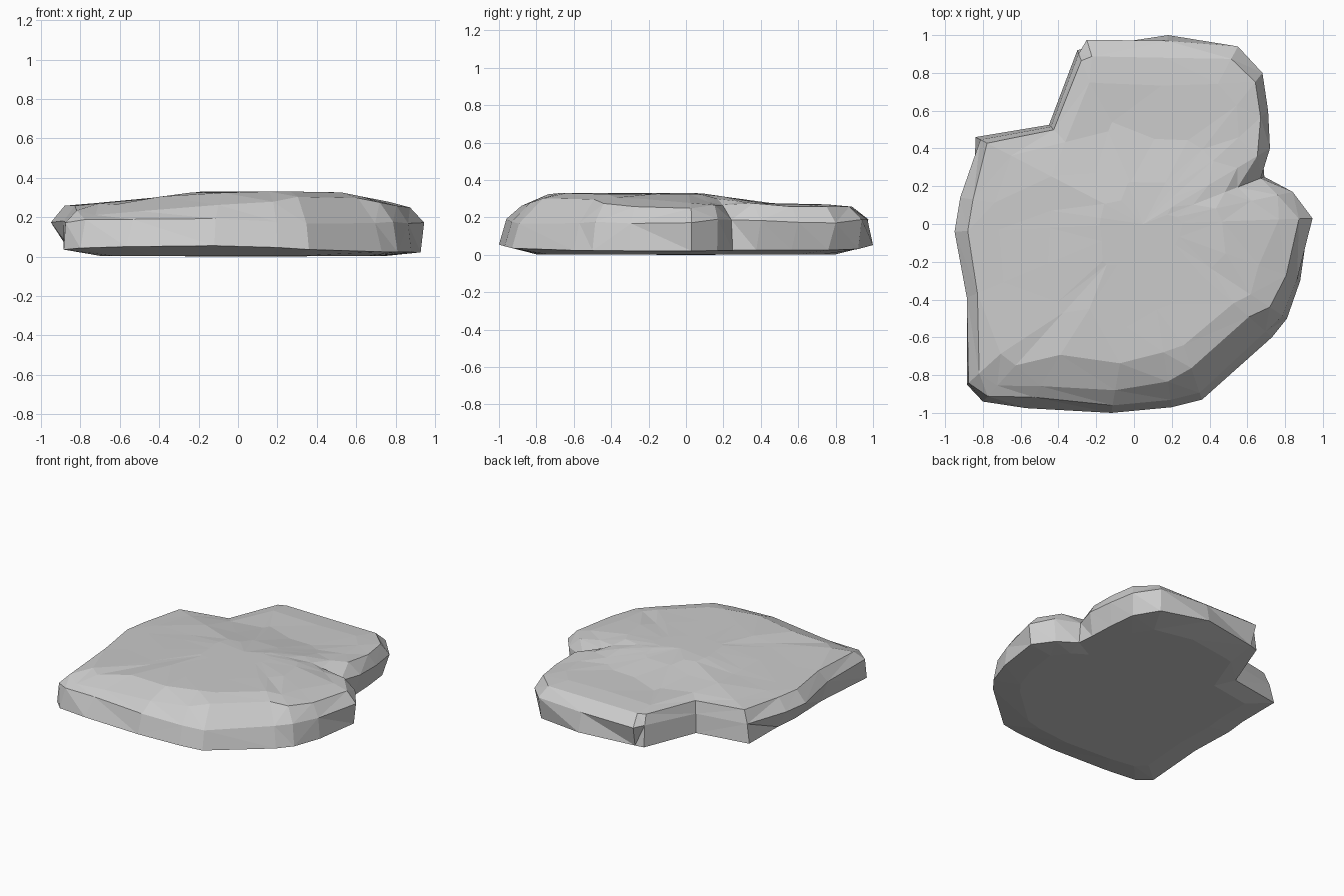
import bpy, bmesh, random

random.seed(4)
CX, CY = 0.05, 0.0

# outline: x, y, lower wall scale, upper wall scale, shoulder scale
OUTLINE = [
    (0.945, 0.03, 0.98, 1.0, 0.92), (0.88, -0.30, 1.0, 0.98, 0.91),
    (0.81, -0.50, 1.0, 0.97, 0.88), (0.73, -0.60, 1.0, 0.95, 0.82),
    (0.36, -0.93, 1.0, 0.96, 0.82), (0.20, -0.97, 1.0, 0.96, 0.86),
    (-0.12, -1.0, 1.0, 0.96, 0.88), (-0.57, -0.975, 1.0, 0.94, 0.88),
    (-0.80, -0.94, 1.0, 0.97, 0.91), (-0.885, -0.85, 1.0, 0.99, 0.93),
    (-0.885, -0.39, 0.96, 1.0, 0.94), (-0.95, -0.04, 0.91, 1.0, 0.93),
    (-0.92, 0.14, 0.92, 1.0, 0.93), (-0.84, 0.46, 1.0, 0.97, 0.93),
    (-0.45, 0.525, 1.0, 0.98, 0.95), (-0.30, 0.92, 1.0, 0.98, 0.94),
    (-0.25, 0.975, 0.96, 1.0, 0.91), (0.18, 1.0, 1.0, 0.97, 0.88),
    (0.55, 0.94, 0.98, 1.0, 0.93), (0.68, 0.80, 0.95, 1.0, 0.94),
    (0.71, 0.60, 0.94, 1.0, 0.94), (0.72, 0.40, 0.94, 1.0, 0.90),
    (0.69, 0.25, 1.0, 0.97, 0.78), (0.84, 0.17, 0.98, 1.0, 0.90),
]


def ramp(v):
    return max(0.0, min(1.0, v))


def height(x, y):
    """Gently domed top: a plateau falling off to every side."""
    drop = max(ramp((-0.2 - x) / 0.45), ramp((y - 0.08) / 0.4),
               ramp((x - 0.5) / 0.35) * 1.15)
    front = ramp((-0.72 - y) / 0.2)
    notch = ramp(1 - ((x - 0.58) ** 2 + (y - 0.19) ** 2) / 0.02)
    return 0.33 - 0.06 * drop - 0.07 * front - 0.035 * notch


bm = bmesh.new()


def ring(scales, z):
    verts = []
    for p, s in zip(OUTLINE, scales):
        x, y = CX + (p[0] - CX) * s, CY + (p[1] - CY) * s
        verts.append(bm.verts.new((x, y, z(x, y))))
    return verts


n = len(OUTLINE)
low = [p[2] for p in OUTLINE]
up = [p[3] for p in OUTLINE]
shoulder = [p[4] for p in OUTLINE]
rings = [
    # underside, walls and rounded shoulder
    ring([s * 0.80 for s in low], lambda x, y: 0.003),
    ring(low, lambda x, y: 0.035 + 0.02 * ramp((abs(y) - 0.9) / 0.1)
         - 0.015 * ramp(x)),
    ring(up, lambda x, y: 0.18 + random.uniform(-0.015, 0.015)),
    ring(shoulder, lambda x, y: height(x, y) - 0.012),
    # top surface
    ring([s * random.uniform(0.80, 0.88) for s in shoulder], height),
    ring([s * random.uniform(0.50, 0.62) for s in shoulder],
         lambda x, y: height(x, y) + random.uniform(-0.006, 0.0)),
    ring([s * 0.25 for s in shoulder], height),
]
for a, b in zip(rings, rings[1:]):
    for i in range(n):
        j = (i + 1) % n
        bm.faces.new((a[i], a[j], b[j], b[i]))

# close both ends with fans
for r, z in ((rings[0], 0.0), (rings[-1], 0.33)):
    c = bm.verts.new((CX, CY, z))
    for i in range(n):
        bm.faces.new((r[i], r[(i + 1) % n], c))

# faceted stone surface
bmesh.ops.triangulate(bm, faces=bm.faces[:])
bmesh.ops.recalc_face_normals(bm, faces=bm.faces[:])
mesh = bpy.data.meshes.new("flat_rock")
bm.to_mesh(mesh)
bm.free()
rock = bpy.data.objects.new("flat_rock", mesh)
bpy.context.collection.objects.link(rock)
